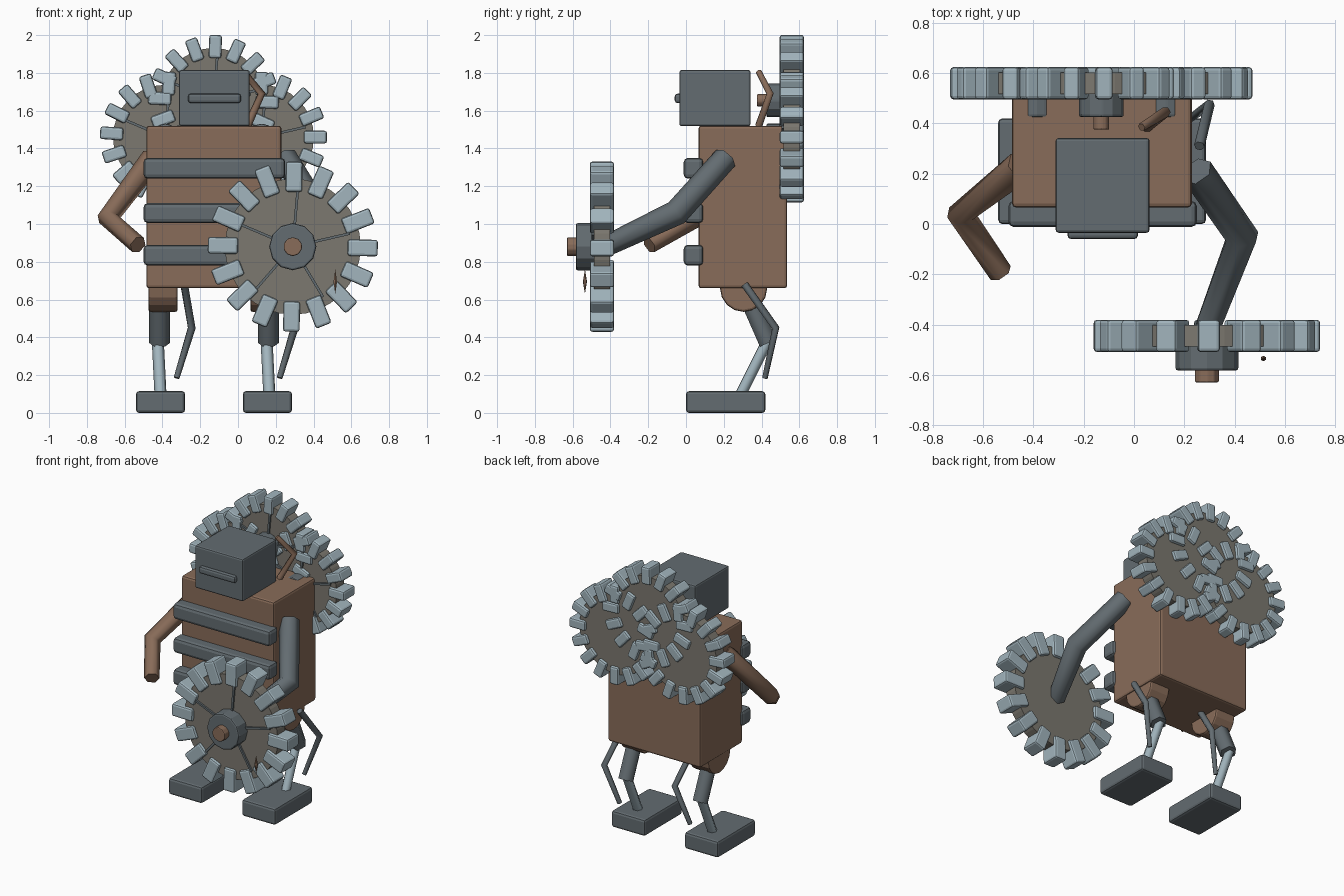
import bpy, math
from mathutils import Vector, Matrix

if "Cube" in bpy.data.objects:
    bpy.data.objects.remove(bpy.data.objects["Cube"])


def material(name, rgb):
    m = bpy.data.materials.new(name)
    m.diffuse_color = (*rgb, 1)
    m.use_nodes = True
    m.node_tree.nodes["Principled BSDF"].inputs["Base Color"].default_value = m.diffuse_color
    return m


BROWN = material("rust_brown", (0.25, 0.15, 0.10))
STEEL = material("dark_steel", (0.125, 0.15, 0.165))
PALE = material("pale_steel", (0.36, 0.46, 0.51))
DISC = material("dull_iron", (0.20, 0.188, 0.16))


def finish(ob, name, mat, bevel=0.0, segs=2):
    ob.name = name
    ob.data.materials.clear()
    ob.data.materials.append(mat)
    if bevel:
        b = ob.modifiers.new("bevel", 'BEVEL')
        b.width, b.segments = bevel, segs
        b.limit_method = 'ANGLE'
    return ob


def box(name, mat, lo, hi, bevel=0.012):
    lo, hi = Vector(lo), Vector(hi)
    bpy.ops.mesh.primitive_cube_add(size=1)
    ob = bpy.context.object
    ob.data.transform(Matrix.Translation((lo + hi) / 2) @ Matrix.Diagonal((*(hi - lo), 1)))
    return finish(ob, name, mat, bevel)


def cylinder(name, mat, a, b, r, sides, bevel=0.0, r2=None):
    a, b = Vector(a), Vector(b)
    bpy.ops.mesh.primitive_cone_add(vertices=sides, radius1=r, radius2=r if r2 is None else r2,
                                    depth=(b - a).length)
    ob = bpy.context.object
    turn = (b - a).to_track_quat('Z', 'Y').to_matrix().to_4x4()
    ob.data.transform(Matrix.Translation((a + b) / 2) @ turn)
    return finish(ob, name, mat, bevel)


def tube(name, mat, points, r, radii=None):
    """Six-sided bent rod through the points."""
    cu = bpy.data.curves.new(name, 'CURVE')
    cu.dimensions = '3D'
    cu.bevel_depth, cu.bevel_resolution, cu.use_fill_caps = r, 1, True
    sp = cu.splines.new('POLY')
    sp.points.add(len(points) - 1)
    for i, p in enumerate(points):
        sp.points[i].co = (*p, 1)
        sp.points[i].radius = radii[i] if radii else 1
    ob = bpy.data.objects.new(name, cu)
    bpy.context.collection.objects.link(ob)
    bpy.ops.object.select_all(action='DESELECT')
    ob.select_set(True)
    bpy.context.view_layer.objects.active = ob
    bpy.ops.object.convert(target='MESH')
    return finish(bpy.context.object, name, mat)


def wheel(name, x, y, z, r, phase, hub_r, hub_y, cap_r=0, cap_y=0):
    """Toothed disc facing the front, with spokes, hub and optional cap."""
    cylinder(name + "_disc", DISC, (x, y + 0.043, z), (x, y - 0.043, z), r * 0.8, 32)

    def radial(part, mat, count, start, r0, r1, width, y0, y1, bevel):
        for i in range(count):
            ob = box(f"{name}_{part}", mat, (r0, y0, -width / 2), (r1, y1, width / 2), bevel)
            ang = math.radians(start + i * 360 / count)
            ob.data.transform(Matrix.Translation((x, y, z)) @ Matrix.Rotation(-ang, 4, 'Y'))

    radial("tooth", PALE, 16, phase, r * 0.645, r, r * 0.195, -0.064, 0.064, 0.013)
    radial("spoke", STEEL, 5, 13, r * 0.25, r * 0.69, 0.014, -0.055, -0.03, 0)
    cylinder(name + "_hub", STEEL, (x, y - 0.03, z), (x, hub_y, z), hub_r, 12, 0.01)
    if cap_r:
        cylinder(name + "_cap", BROWN, (x, hub_y + 0.02, z), (x, cap_y, z), cap_r, 10, 0.006)


# Torso, head and mouth bar
box("torso", BROWN, (-0.485, 0.066, 0.66), (0.23, 0.536, 1.52), 0.015)
box("head", STEEL, (-0.312, -0.035, 1.518), (0.062, 0.342, 1.815), 0.012)
box("mouth_bar", STEEL, (-0.265, -0.06, 1.64), (0.016, 0.0, 1.69), 0.015)

# Chest bands
for z0, z1 in ((1.24, 1.35), (1.005, 1.11), (0.78, 0.89)):
    box("chest_band", STEEL, (-0.5, -0.012, z0), (0.25, 0.092, z1), 0.022)

# Legs mirrored about the torso centre
CX = -0.127
for s in (-1, 1):
    hx = CX + s * 0.27
    cylinder("hip", BROWN, (hx - 0.078, 0.305, 0.66), (hx + 0.078, 0.305, 0.66), 0.125, 16, 0.012)
    lx = CX + s * 0.288
    tube("upper_leg", STEEL, [(lx, 0.325, 0.62), (lx, 0.435, 0.37)], 0.055)
    tube("lower_leg", PALE, [(lx - 0.01, 0.435, 0.39), (lx + 0.005, 0.285, 0.09)], 0.032)
    fx = CX + s * 0.283
    box("foot", STEEL, (fx - 0.13, 0.0, 0.0), (fx + 0.13, 0.42, 0.115), 0.016)

# Thin bent pipes behind the legs
for dx in (0, 0.545):
    tube("leg_pipe", STEEL, [(-0.285 + dx, 0.31, 0.68), (-0.245 + dx, 0.475, 0.45),
                             (-0.325 + dx, 0.418, 0.185)], 0.021, (1, 1, 0.75))

# Arms
tube("left_arm", BROWN, [(-0.45, 0.23, 1.35), (-0.69, 0.04, 1.03), (-0.53, -0.195, 0.89)],
     0.057, (1.1, 1, 0.85))
tube("right_arm", STEEL, [(0.25, 0.21, 1.35), (0.43, -0.05, 1.06), (0.29, -0.42, 0.885)],
     0.066, (1, 1.05, 0.85))

# Wheel carried by the right arm and three wheels on the back
wheel("hand_wheel", 0.29, -0.445, 0.88, 0.45, -1, 0.125, -0.583, 0.05, -0.63)
wheel("left_back_wheel", -0.385, 0.56, 1.46, 0.346, -4, 0.072, 0.425)
wheel("middle_back_wheel", -0.13, 0.56, 1.655, 0.346, -2, 0.09, 0.425, 0.033, 0.375)
wheel("right_back_wheel", 0.125, 0.56, 1.46, 0.346, 0, 0.072, 0.425)

# Bent lever behind the head
tube("lever", BROWN, [(0.03, 0.385, 1.805), (0.125, 0.445, 1.69), (0.05, 0.385, 1.52)],
     0.021, (0.8, 1, 1))

# Small hanging spindle by the hand wheel
for tip in (0.76, 0.63):
    cylinder("spindle", BROWN, (0.515, -0.535, 0.695), (0.515, -0.535, tip), 0.011, 6, r2=0)
